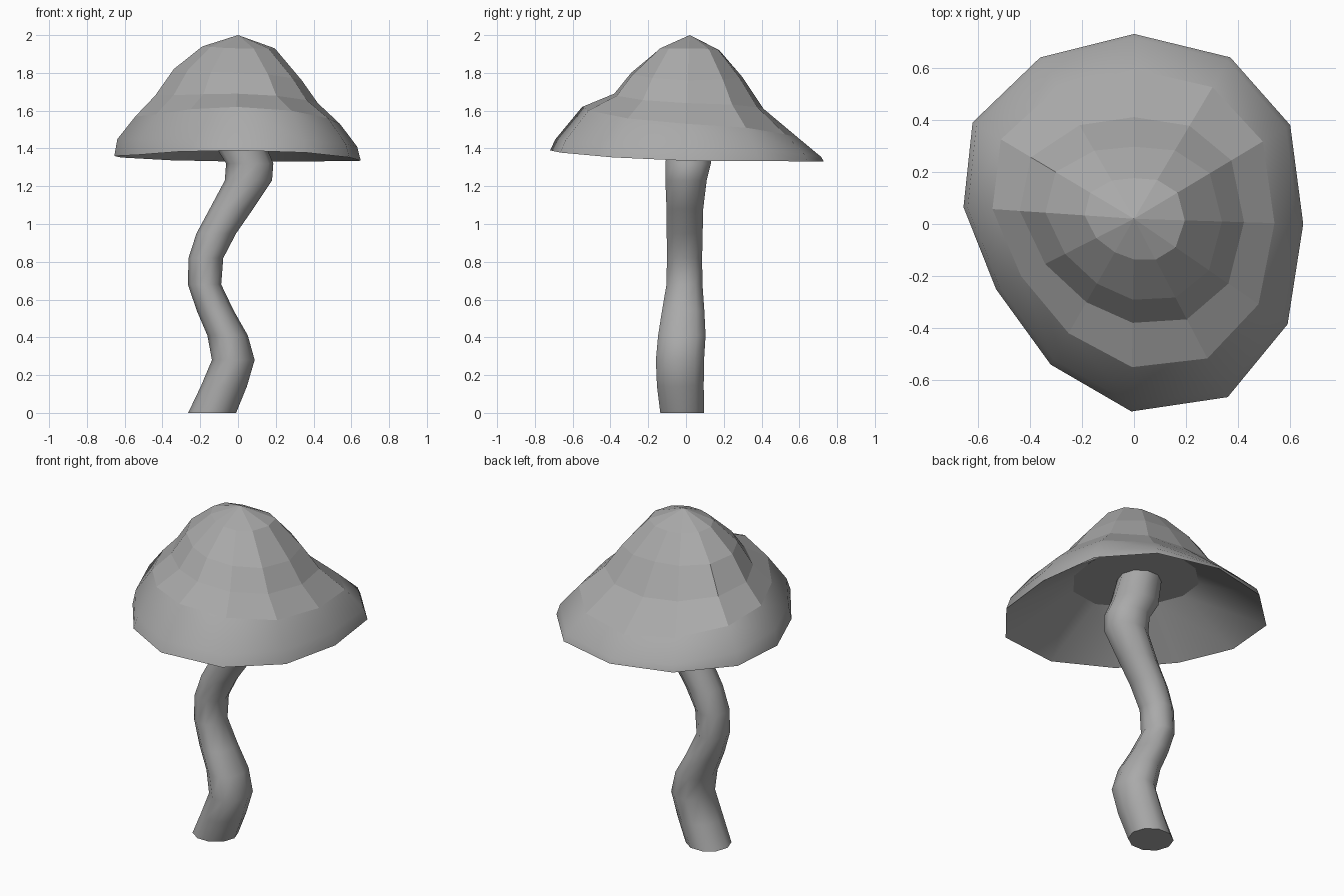
import bpy, bmesh
from math import cos, sin, atan2, tau
from mathutils import Vector

default = bpy.data.objects.get("Cube")
if default:
    bpy.data.objects.remove(default)

grey = bpy.data.materials.new("plain_grey")
grey.use_nodes = True
grey.diffuse_color = (0.4, 0.4, 0.4, 1)
grey.node_tree.nodes["Principled BSDF"].inputs["Base Color"].default_value = grey.diffuse_color


def finish(bm, name):
    """Turn a bmesh into a named object with the grey material."""
    bmesh.ops.recalc_face_normals(bm, faces=bm.faces)
    mesh = bpy.data.meshes.new(name)
    bm.to_mesh(mesh)
    bm.free()
    mesh.materials.append(grey)
    obj = bpy.data.objects.new(name, mesh)
    bpy.context.collection.objects.link(obj)
    return obj


def add_ring(bm, points):
    return [bm.verts.new(p) for p in points]


def bridge(bm, a, b, smooth):
    for i in range(len(a)):
        j = (i + 1) % len(a)
        bm.faces.new((a[i], a[j], b[j], b[i])).smooth = smooth


def fan(bm, ring, tip):
    for i in range(len(ring)):
        bm.faces.new((ring[i], ring[(i + 1) % len(ring)], tip))


def blend(values, angle):
    """Blend right/back/left/front values (+x, +y, -x, -y) around the cap."""
    east, north, west, south = values
    c, s = cos(angle), sin(angle)
    return (east if c > 0 else west) * c * c + (north if s > 0 else south) * s * s


# Cap: uneven twelve-sided rim, rings placed as fractions of the rim radius
centre = Vector((0, 0.02))
rim = [(0.65, 0), (0.6, 0.38), (0.37, 0.64), (0, 0.73), (-0.36, 0.64), (-0.62, 0.39),
       (-0.655, 0.065), (-0.53, -0.25), (-0.32, -0.54), (-0.01, -0.72), (0.36, -0.665), (0.59, -0.385)]
# each ring: fraction of rim and height, at +x, +y, -x, -y
rings = [
    ((0.3, 0.22, 0.29, 0.21), (1.93, 1.92, 1.94, 1.93)),
    ((0.52, 0.39, 0.52, 0.42), (1.76, 1.78, 1.82, 1.8)),
    ((0.65, 0.55, 0.67, 0.54), (1.64, 1.61, 1.68, 1.69)),
    ((0.83, 0.81, 0.83, 0.77), (1.53, 1.455, 1.57, 1.62)),
    ((0.97, 0.98, 0.975, 0.96), (1.41, 1.355, 1.45, 1.45)),
    ((1, 1, 1, 1), (1.335, 1.33, 1.36, 1.39)),
    ((0.48,) * 4, (1.58,) * 4),
]


def cap_ring(fractions, heights):
    for p in rim:
        d = Vector(p) - centre
        angle = atan2(d.y, d.x)
        q = centre + d * blend(fractions, angle)
        yield q.x, q.y, blend(heights, angle)


bm = bmesh.new()
loops = [add_ring(bm, cap_ring(*r)) for r in rings]
fan(bm, loops[0], bm.verts.new((*centre, 2)))
for k in range(len(loops) - 1):
    bridge(bm, loops[k], loops[k + 1], k >= 3)
fan(bm, loops[-1], bm.verts.new((*centre, 1.58)))
# crisp rim and crisp edge of the inner disc
for loop in loops[-2:]:
    for i, v in enumerate(loop):
        bm.edges.get((v, loop[i - 1])).smooth = False
finish(bm, "mushroom_cap")

# Stem: winding stack of ovals (x, y, z, x radius, y radius)
stations = [
    (-0.137, -0.02, 0, 0.127, 0.122), (-0.075, -0.03, 0.14, 0.122, 0.13),
    (-0.025, -0.032, 0.28, 0.113, 0.134), (-0.055, -0.022, 0.41, 0.107, 0.132),
    (-0.12, -0.015, 0.54, 0.098, 0.118), (-0.177, -0.008, 0.68, 0.088, 0.1),
    (-0.17, -0.008, 0.82, 0.092, 0.098), (-0.115, -0.007, 0.95, 0.105, 0.1),
    (-0.035, -0.006, 1.08, 0.115, 0.102), (0.055, 0, 1.23, 0.125, 0.115),
    (0.062, 0.012, 1.32, 0.125, 0.126), (0.01, 0.015, 1.42, 0.135, 0.125),
    (-0.03, 0.015, 1.6, 0.12, 0.12),
]
SIDES = 10
bm = bmesh.new()
ovals = [add_ring(bm, [(x + rx * cos(tau * i / SIDES), y + ry * sin(tau * i / SIDES), z)
                       for i in range(SIDES)]) for x, y, z, rx, ry in stations]
for a, b in zip(ovals, ovals[1:]):
    bridge(bm, a, b, True)
for end in (ovals[0], ovals[-1]):
    for e in bm.faces.new(end).edges:
        e.smooth = False
finish(bm, "mushroom_stem")
